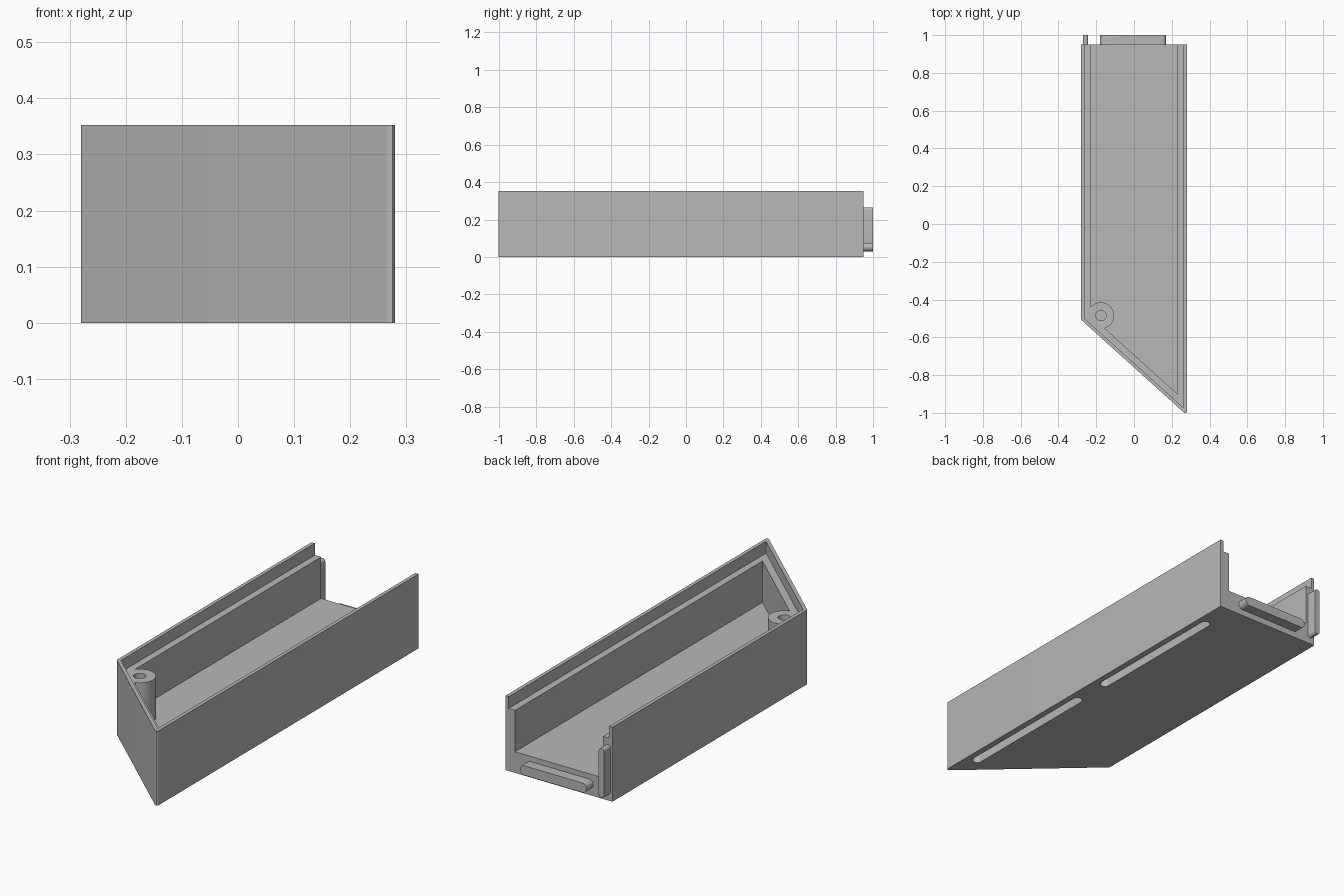
import bpy, bmesh, math
from mathutils import Vector

cube = bpy.data.objects.get("Cube")
if cube:
    bpy.data.objects.remove(cube, do_unlink=True)

grey = bpy.data.materials.new("plain grey")
grey.use_nodes = True
COLOR = (0.48, 0.48, 0.48, 1)
grey.diffuse_color = COLOR
grey.node_tree.nodes["Principled BSDF"].inputs["Base Color"].default_value = COLOR

HALF_W, HEIGHT, BACK = 0.28, 0.352, 0.95
FLOOR, SHELF = 0.10, 0.296
WALL, LIP = 0.05, 0.017
SIDE_Y, TIP_Y = -0.507, -1.0125
SLOPE = (TIP_Y - SIDE_Y) / (2 * HALF_W)


def prism(name, outline, lo, hi, axis="z", rounds=()):
    """Extrude an outline along z, or an x-z outline along y."""
    bm = bmesh.new()
    place = (lambda p, h: (p[0], p[1], h)) if axis == "z" else (lambda p, h: (p[0], h, p[1]))
    face = bm.faces.new([bm.verts.new(place(p, lo)) for p in outline])
    top = bmesh.ops.extrude_face_region(bm, geom=[face])
    shift = Vector(place((0, 0), hi - lo))
    bmesh.ops.translate(bm, vec=shift, verts=[g for g in top["geom"] if isinstance(g, bmesh.types.BMVert)])
    for (x, y), width in rounds:
        edges = [e for e in bm.edges
                 if all(abs(v.co.x - x) < 1e-4 and abs(v.co.y - y) < 1e-4 for v in e.verts)]
        bmesh.ops.bevel(bm, geom=edges, offset=width, segments=6, profile=0.5, affect="EDGES")
    bmesh.ops.recalc_face_normals(bm, faces=bm.faces)
    mesh = bpy.data.meshes.new(name)
    bm.to_mesh(mesh)
    bm.free()
    mesh.materials.append(grey)
    obj = bpy.data.objects.new(name, mesh)
    bpy.context.collection.objects.link(obj)
    return obj


def footprint(inset, back):
    """Box outline with a slanted front, moved inwards by inset."""
    w = HALF_W - inset
    lift = inset * math.sqrt(1 + SLOPE ** 2)
    front = lambda x: SIDE_Y + SLOPE * (x + HALF_W) + lift
    return [(-w, back), (-w, front(-w)), (w, front(w)), (w, back)]


def circle(x, y, r, n=48):
    return [(x + r * math.cos(math.tau * i / n), y + r * math.sin(math.tau * i / n)) for i in range(n)]


def capsule(a0, a1, b0, b1, n=12):
    """Rounded-end strip filling the given rectangle, long along either axis."""
    tall = (b1 - b0) > (a1 - a0)
    r = min(a1 - a0, b1 - b0) / 2
    pts = []
    for i in range(2 * n + 2):
        t = math.pi * (i if i <= n else i - 1) / n
        first = i <= n
        if tall:
            pts.append(((a0 + a1) / 2 + r * math.cos(t), (b1 - r if first else b0 + r) + r * math.sin(t)))
        else:
            t -= math.pi / 2
            pts.append(((a1 - r if first else a0 + r) + r * math.cos(t), (b0 + b1) / 2 + r * math.sin(t)))
    return pts


def cut(obj, cutter):
    """Subtract the cutter from the object and remove the cutter."""
    mod = obj.modifiers.new("cut", "BOOLEAN")
    mod.operation, mod.solver, mod.object = "DIFFERENCE", "EXACT", cutter
    bpy.context.view_layer.objects.active = obj
    bpy.ops.object.modifier_apply(modifier=mod.name)
    bpy.data.objects.remove(cutter, do_unlink=True)


def smooth(obj):
    bpy.ops.object.select_all(action="DESELECT")
    obj.select_set(True)
    bpy.context.view_layer.objects.active = obj
    bpy.ops.object.shade_smooth_by_angle(angle=math.radians(30))


# Outer body with rounded front corners
outline = footprint(0, BACK)
body = prism("tray_body", outline, 0, HEIGHT, rounds=((outline[1], 0.0045), (outline[2], 0.0225)))

# Cavity, leaving the screw post standing in the corner
BOSS = (-0.175, -0.485)
cavity = prism("cavity_cutter", footprint(WALL, BACK + 0.2), FLOOR, HEIGHT + 0.1)
cut(cavity, prism("post_cutter", circle(*BOSS, 0.07), FLOOR - 0.05, HEIGHT + 0.2))
cut(body, cavity)

# Stepped rim for the lid
cut(body, prism("rim_cutter", footprint(LIP, BACK + 0.2), SHELF, HEIGHT + 0.1))

# Screw hole
cut(body, prism("hole_cutter", circle(*BOSS, 0.027, 32), FLOOR, HEIGHT + 0.1))

# Two long blind slots underneath
for y0, y1 in ((-0.87, -0.11), (0.04, 0.80)):
    cut(body, prism("slot_cutter", capsule(0.205, 0.25, y0, y1), -0.1, 0.055))
smooth(body)

# Joining tabs on the open end
smooth(prism("floor_tab", capsule(-0.18, 0.17, 0.03, 0.075), BACK - 0.01, 1, "y"))
smooth(prism("side_tab", capsule(-0.27, -0.243, 0.03, 0.265), BACK - 0.01, 1, "y"))
